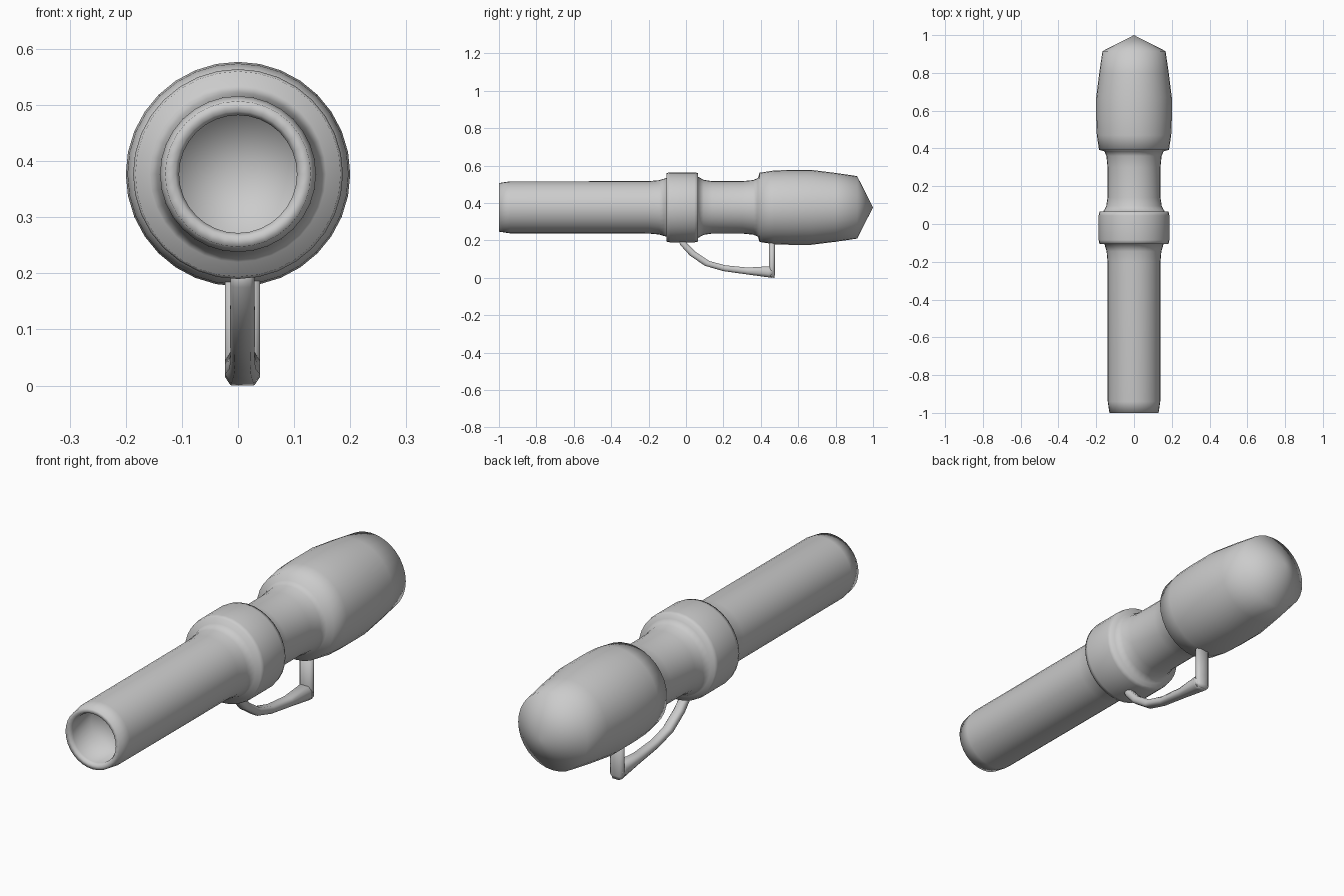
import bpy, bmesh, math

if "Cube" in bpy.data.objects:
    bpy.data.objects.remove(bpy.data.objects["Cube"])

AXIS_Z = 0.377
SIDES = 32

grey = bpy.data.materials.new("light_grey")
grey.diffuse_color = (0.6, 0.6, 0.6, 1)
grey.use_nodes = True
grey.node_tree.nodes["Principled BSDF"].inputs["Base Color"].default_value = grey.diffuse_color


def finish(name, bm):
    bmesh.ops.recalc_face_normals(bm, faces=bm.faces)
    mesh = bpy.data.meshes.new(name)
    bm.to_mesh(mesh)
    bm.free()
    mesh.materials.append(grey)
    for p in mesh.polygons:
        p.use_smooth = True
    obj = bpy.data.objects.new(name, mesh)
    bpy.context.collection.objects.link(obj)


def bridge(bm, a, b):
    """Join two rings; a ring of one vertex makes a fan."""
    n = max(len(a), len(b))
    for i in range(n):
        j = (i + 1) % n
        if len(a) == 1:
            bm.faces.new((a[0], b[i], b[j]))
        elif len(b) == 1:
            bm.faces.new((a[i], a[j], b[0]))
        else:
            bm.faces.new((a[i], a[j], b[j], b[i]))


def lathe(name, profile):
    """Spin (y, radius) points round the long axis."""
    bm = bmesh.new()
    rings = []
    for y, r in profile:
        if r == 0:
            rings.append([bm.verts.new((0, y, AXIS_Z))])
        else:
            angles = [2 * math.pi * i / SIDES for i in range(SIDES)]
            rings.append([bm.verts.new((r * math.cos(t), y, AXIS_Z + r * math.sin(t)))
                          for t in angles])
    for a, b in zip(rings, rings[1:]):
        bridge(bm, a, b)
    finish(name, bm)


def strap(name, sections, x0):
    """Loft eight-sided sections: lower (y, z), upper (y, z), half width."""
    bm = bmesh.new()
    rings = []
    for y0, z0, y1, z1, w in sections:
        ring = []
        for u, v in ((-1, .3), (-.65, 0), (.65, 0), (1, .3),
                     (1, .7), (.65, 1), (-.65, 1), (-1, .7)):
            ring.append(bm.verts.new((x0 + u * w, y0 + (y1 - y0) * v, z0 + (z1 - z0) * v)))
        rings.append(ring)
    for a, b in zip(rings, rings[1:]):
        bridge(bm, a, b)
    bm.faces.new(rings[0])
    bm.faces.new(rings[-1])
    finish(name, bm)


# Hollow front tube, collar, narrow neck and pointed rear bulb
lathe("body", [
    (-0.86, 0), (-0.86, 0.105), (-0.985, 0.105), (-1, 0.112), (-1, 0.13),
    (-0.94, 0.139), (-0.2, 0.14), (-0.145, 0.145), (-0.105, 0.157),
    (-0.105, 0.183), (-0.085, 0.187), (0.045, 0.187), (0.065, 0.183),
    (0.065, 0.163), (0.095, 0.147), (0.14, 0.14), (0.3, 0.14),
    (0.36, 0.146), (0.385, 0.157), (0.393, 0.185), (0.47, 0.197),
    (0.55, 0.2), (0.67, 0.2), (0.8, 0.184), (0.915, 0.167), (1, 0)])

# Curved guard sweeping back from the collar
strap("guard", [
    (-0.045, 0.21, -0.005, 0.21, 0.021), (-0.03, 0.175, 0.005, 0.185, 0.021),
    (0.02, 0.12, 0.05, 0.14, 0.022), (0.1, 0.065, 0.125, 0.09, 0.022),
    (0.2, 0.036, 0.21, 0.067, 0.021), (0.33, 0.018, 0.33, 0.055, 0.024),
    (0.44, 0.003, 0.445, 0.062, 0.031), (0.46, 0.0, 0.47, 0.05, 0.031)], 0.008)

# Upright post joining the guard to the bulb
strap("guard_post", [
    (0.445, 0.005, 0.472, 0.0, 0.022), (0.445, 0.015, 0.475, 0.015, 0.031),
    (0.445, 0.06, 0.475, 0.06, 0.031), (0.445, 0.21, 0.475, 0.21, 0.031)], 0.008)
